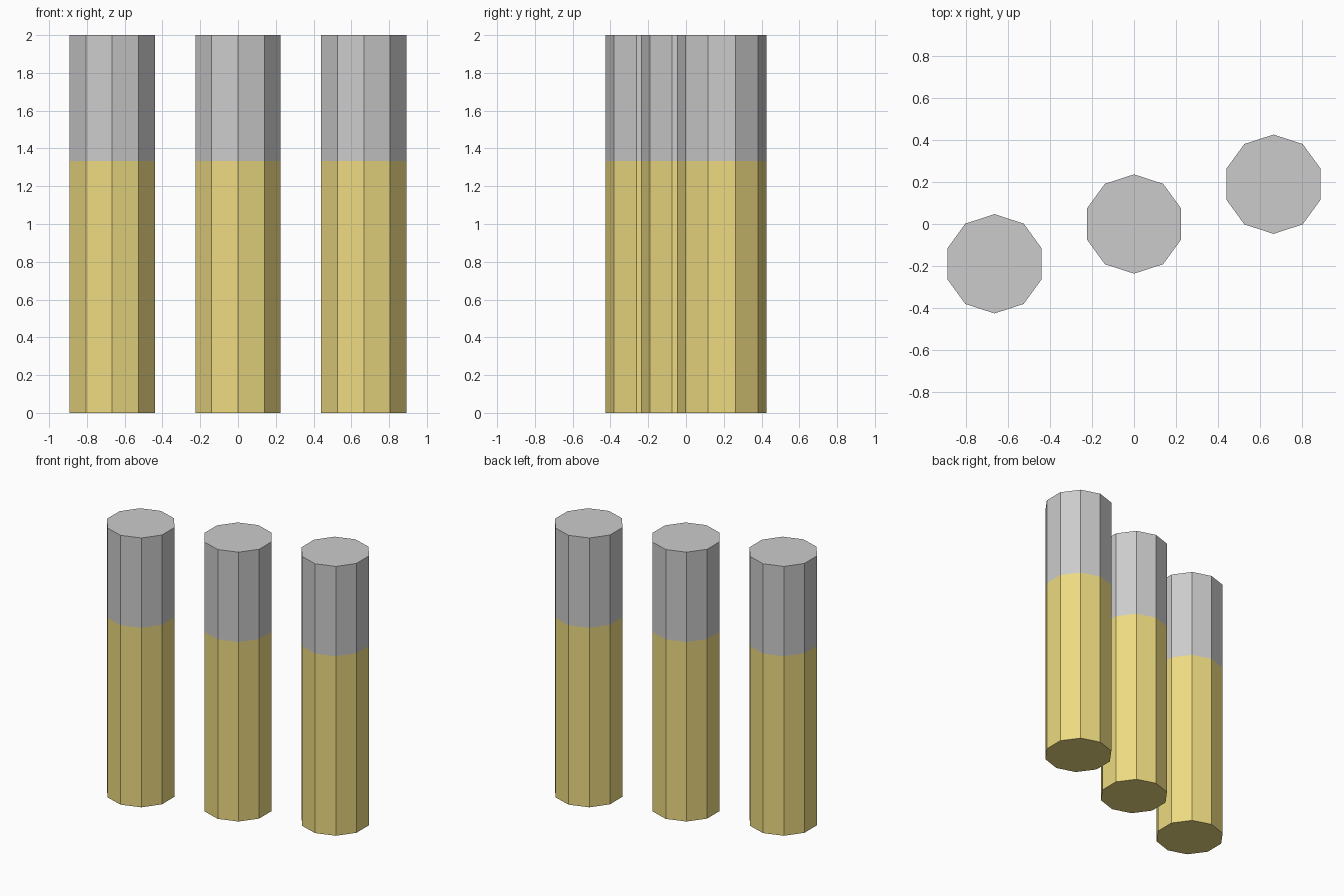
import bpy
from math import radians

if "Cube" in bpy.data.objects:
    bpy.data.objects.remove(bpy.data.objects["Cube"])

RADIUS = 0.237
SEAM = 1.333
HEIGHT = 2.0

yellow = bpy.data.materials.new("yellow")
yellow.diffuse_color = (0.85, 0.70, 0.22, 1.0)
yellow.use_nodes = True
yellow.node_tree.nodes["Principled BSDF"].inputs["Base Color"].default_value = yellow.diffuse_color


def prism(name, x, y, z0, z1, material=None):
    """Ten-sided upright prism with a corner pointing to +y."""
    bpy.ops.mesh.primitive_cylinder_add(
        vertices=10, radius=RADIUS, depth=z1 - z0,
        location=(x, y, (z0 + z1) / 2))
    obj = bpy.context.object
    obj.name = name
    if material:
        obj.data.materials.append(material)
    return obj


# Three posts in a slanted row: yellow shaft below, grey tip above
for side, label in ((-1, "left"), (0, "middle"), (1, "right")):
    x, y = side * 0.666, side * 0.19
    prism(label + "_shaft", x, y, 0.0, SEAM, yellow)
    prism(label + "_tip", x, y, SEAM, HEIGHT)
